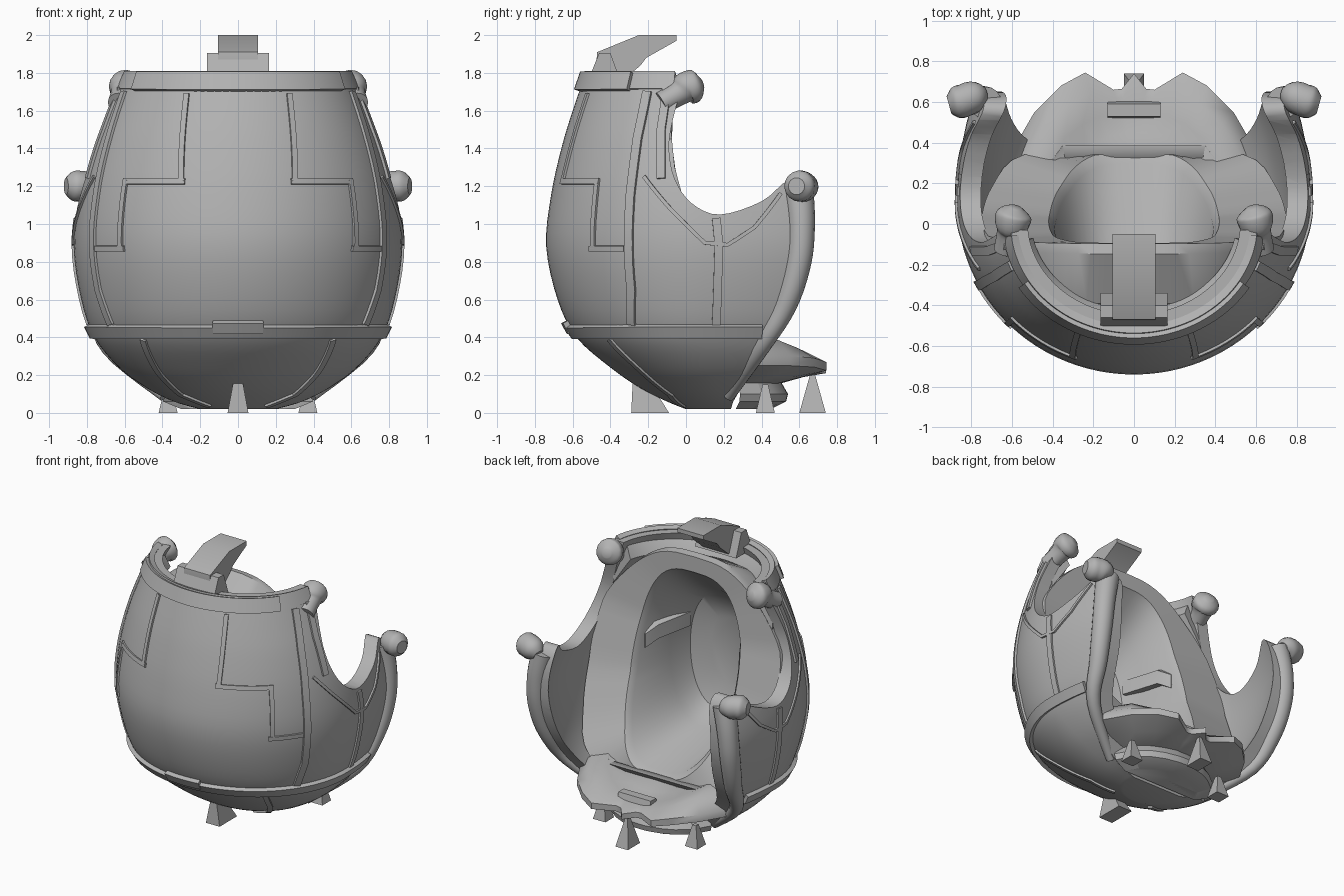
import bpy, bmesh, math
from mathutils import Vector as V

cube = bpy.data.objects.get("Cube")
if cube:
    bpy.data.objects.remove(cube)

mat = bpy.data.materials.new("plain grey")
mat.use_nodes = True
GREY = (0.45, 0.45, 0.45, 1)
mat.diffuse_color = GREY
mat.node_tree.nodes["Principled BSDF"].inputs["Base Color"].default_value = GREY


def smooth_path(pts, n):
    """Catmull-Rom samples through the points."""
    pts = [V(p) for p in pts]
    out = []
    for i in range(len(pts) - 1):
        a, b = pts[max(i - 1, 0)], pts[i]
        c, d = pts[i + 1], pts[min(i + 2, len(pts) - 1)]
        for k in range(n):
            t = k / n
            out.append(0.5 * (2 * b + (c - a) * t + (2 * a - 5 * b + 4 * c - d) * t * t
                              + (3 * b - a - 3 * c + d) * t ** 3))
    return out + [pts[-1]]


def shade(ob, angle):
    bpy.ops.object.select_all(action='DESELECT')
    ob.select_set(True)
    bpy.context.view_layer.objects.active = ob
    bpy.ops.object.shade_smooth_by_angle(angle=math.radians(angle))


def loft(name, rings, caps=(True, True), angle=35):
    """Skin closed rings of equal length."""
    bm = bmesh.new()
    vs = [[bm.verts.new(p) for p in r] for r in rings]
    n = len(vs[0])
    for a, b in zip(vs, vs[1:]):
        for i in range(n):
            bm.faces.new((a[i], a[(i + 1) % n], b[(i + 1) % n], b[i]))
    for on, r in zip(caps, (vs[0], vs[-1])):
        if on:
            bm.faces.new(r)
    bmesh.ops.recalc_face_normals(bm, faces=bm.faces)
    me = bpy.data.meshes.new(name)
    bm.to_mesh(me)
    bm.free()
    ob = bpy.data.objects.new(name, me)
    bpy.context.collection.objects.link(ob)
    me.materials.append(mat)
    shade(ob, angle)
    return ob


def mirror(ob):
    ob.modifiers.new("mirror", 'MIRROR')
    return ob


def prism(name, prof, half_width):
    """Side profile (y, z) extruded across x."""
    return loft(name, [[(s * half_width, y, z) for y, z in prof] for s in (-1, 1)])


# Egg profile: height, half width, front y
EGG = smooth_path([(.02, .2, .0), (.06, .34, -.1), (.13, .48, -.24), (.24, .63, -.4),
                   (.4, .76, -.58), (.6, .83, -.68), (.88, .87, -.74), (1.15, .84, -.715),
                   (1.4, .77, -.66), (1.6, .69, -.6), (1.86, .575, -.51)], 4)


def section(z):
    """Half width, front radius and centre y at a height."""
    z = min(max(z, EGG[0].x), EGG[-1].x)
    for a, b in zip(EGG, EGG[1:]):
        if z <= b.x:
            p = a.lerp(b, (z - a.x) / (b.x - a.x))
            break
    c = .1 + .1 * max(0, 1 - z / .4) - .1 * max(0, (z - .9) / .9)
    return p.y, c - p.z, c


def surf(t, z, inset=0):
    """Point on the egg; t is the angle from the front."""
    w, r, c = section(z)
    w, r = w - inset, r - inset
    back = 1.42 * w
    return V((w * math.sin(t), c - (r if math.cos(t) > 0 else back) * math.cos(t), z))


def at_x(x, z):
    return math.asin(max(-1, min(1, x / section(z)[0]))), z


def at_y(y, z):
    w, r, c = section(z)
    r = r if y < c else 1.42 * w
    return math.acos(max(-1, min(1, (c - y) / r))), z


def egg(name, inset, lift):
    return loft(name, [[surf(math.tau * i / 96, p.x, inset) + V((0, 0, lift(p.x)))
                        for i in range(96)] for p in EGG])


# Outer shell: hollow egg cut to the open side outline
shell = egg("shell", 0, lambda z: 0)
hollow = egg("hollow_cutter", .11, lambda z: .06 + .1 * (z > 1.8))
edge = smooth_path([(.25, .06), (.42, .35), (.56, .58), (.635, .8), (.65, 1.02), (.62, 1.18),
                    (.54, 1.23), (.4, 1.12), (.18, 1.05), (.03, 1.11), (-.06, 1.24),
                    (-.09, 1.4), (-.07, 1.55), (-.03, 1.7)], 4)
outline = [(-1, -.1), (.2, -.1)] + [tuple(p) for p in edge] + [(-.03, 1.79), (-1, 1.79)]
keep = prism("outline_cutter", outline, 1.2)
for cutter, op in ((hollow, 'DIFFERENCE'), (keep, 'INTERSECT')):
    m = shell.modifiers.new(op, 'BOOLEAN')
    m.operation, m.object, m.solver = op, cutter, 'EXACT'
    bpy.context.view_layer.objects.active = shell
    bpy.ops.object.modifier_apply(modifier=m.name)
for cutter in (hollow, keep):
    bpy.data.objects.remove(cutter)
shade(shell, 35)


def ribbon(name, path, width, height, steps=8, both=True):
    """Raised strip that follows the egg along (angle, z) points."""
    pts = []
    for (ta, za), (tb, zb) in zip(path, path[1:]):
        pts += [(ta + (tb - ta) * k / steps, za + (zb - za) * k / steps) for k in range(steps)]
    pts.append(path[-1])
    pos = [surf(*p) for p in pts]
    rings = []
    for i, (t, z) in enumerate(pts):
        n = (surf(t + .01, z) - surf(t - .01, z)).cross(surf(t, z + .01) - surf(t, z - .01))
        n.normalize()
        d = (pos[min(i + 1, len(pos) - 1)] - pos[max(i - 1, 0)]).normalized()
        s = n.cross(d).normalized() * width / 2
        rings.append([pos[i] + s - n * .03, pos[i] + s + n * height,
                      pos[i] - s + n * height, pos[i] - s - n * .03])
    ob = loft(name, rings, angle=25)
    return mirror(ob) if both else ob


# Belt and top rim
end = at_y(.4, .435)[0]
ribbon("belt", [(-end, .435), (0, .435), (end, .435)], .07, .025, 40, False)
ribbon("belt_buckle", [at_x(-.13, .46), at_x(.13, .46)], .065, .03, 8, False)
end = at_y(-.06, 1.755)[0]
ribbon("rim", [(-end, 1.76), (0, 1.76), (end, 1.76)], .1, .008, 40, False)
ribbon("rim_lip", [at_x(-.53, 1.75), at_x(0, 1.75), at_x(.53, 1.75)], .1, .03, 20, False)

# Thick chamfer inside the rim
end = at_y(-.1, 1.7)[0]
loft("rim_chamfer", [[surf(t, 1.79, .03), surf(t, 1.77, .06), surf(t, 1.66, .16),
                      surf(t, 1.45, .1), surf(t, 1.6, .03)]
                     for t in (end * k / 24 for k in range(-24, 25))])

# Panel trims
ribbon("stepped_trim", [at_x(.27, 1.69), at_x(.3, 1.225)], .03, .012)
ribbon("stepped_trim_shelf", [at_x(.28, 1.225), at_x(.6, 1.225)], .03, .012)
ribbon("stepped_trim_drop", [at_x(.59, 1.24), at_x(.62, .87)], .03, .012)
ribbon("stepped_trim_foot", [at_x(.6, .87), at_x(.75, .87)], .03, .012)
ribbon("side_strip", [at_x(*p) for p in ((.6, 1.7), (.68, 1.45), (.745, 1.15), (.765, .9),
                                         (.735, .65), (.67, .47))], .05, .014)
ribbon("lower_strip", [at_x(.5, .39), at_x(.42, .22), at_x(.3, .1), at_x(.15, .04)], .035, .012)
ribbon("rear_strip", [at_y(-.1, 1.72), at_y(-.13, 1.5), at_y(-.13, 1.24)], .045, .014)
ribbon("opening_trim", [at_y(*p) for p in ((-.22, 1.25), (-.1, 1.1), (.1, .9), (.22, .89),
                                           (.36, .98), (.5, 1.16))], .02, .012)
ribbon("side_seam", [at_y(.16, 1.03), at_y(.16, .47)], .045, .012)


def tube(name, path, sides=16):
    """Round tube through (x, y, z, radius) points."""
    pts = smooth_path(path, 5)
    rings = []
    for i, p in enumerate(pts):
        d = (pts[min(i + 1, len(pts) - 1)] - pts[max(i - 1, 0)]).to_3d().normalized()
        u = d.cross(V((1, 0, 0))).normalized()
        v = d.cross(u)
        rings.append([p.to_3d() + p.w * (u * math.cos(a) + v * math.sin(a))
                      for a in (math.tau * k / sides for k in range(sides))])
    return mirror(loft(name, rings))


# Rear horns and upper knobs
tube("rear_horn", [(*surf(*at_y(y, z), .015), r) for y, z, r in
                   ((.23, .09, .03), (.4, .34, .045), (.535, .57, .06), (.605, .8, .068),
                    (.62, 1.0, .072), (.605, 1.18, .08))])
tube("horn_tip", [(.74, .64, 1.17, .04), (.78, .63, 1.19, .075), (.83, .61, 1.2, .082),
                  (.875, .595, 1.2, .078), (.91, .585, 1.2, .045)])
tube("upper_knob", [(.63, -.13, 1.64, .06), (.61, -.04, 1.69, .065), (.6, .0, 1.72, .085),
                    (.59, .05, 1.73, .085), (.58, .085, 1.74, .03)])

# Cockpit liner: broad ring around a deep oval recess
LEAN = [(.15, .36), (.4, .34), (.6, .2), (.9, .05), (1.3, -.06), (1.6, -.09), (1.9, -.1)]


def lean(z):
    for (za, ya), (zb, yb) in zip(LEAN, LEAN[1:]):
        if z <= zb:
            return ya + (yb - ya) * (z - za) / (zb - za)
    return LEAN[-1][1]


def oval(width, mid, half, power, depth, flat=None):
    ring = []
    for k in range(64):
        a = math.tau * k / 64
        s, z = math.sin(a), mid - half * math.cos(a)
        x = math.copysign(abs(s) ** power, s) * min(width, section(z)[0] - .04)
        ring.append((x, lean(z) - depth if flat is None else flat, z))
    return ring


loft("cockpit_liner", [oval(.62, .95, .72, .6, .3), oval(.76, 1, .81, .6, .05),
                       oval(.75, 1, .8, .6, 0), oval(.42, 1.03, .66, .65, 0),
                       oval(.39, 1.03, .63, .65, .04), oval(.34, .98, .52, .7, 0, -.3),
                       oval(.28, .96, .42, .7, 0, -.45), oval(.15, .96, .25, .7, 0, -.51)],
     (False, True))

# Armrests inside the recess
mirror(loft("armrest", [[(x + dx, y, z + dz) for dx, dz in
                         ((-.045, -.06), (.045, -.06), (.045, .04), (0, .06), (-.045, .04))]
                        for x, y, z in ((.3, -.42, 1.17), (.37, -.15, 1.16), (.42, -.07, 1.11))]))

# Hook over the top rim
prism("hook_base", [(-.51, 1.78), (-.46, 1.905), (-.4, 1.905), (-.34, 1.74), (-.48, 1.74)], .165)
prism("top_hook", [(-.48, 1.8), (-.47, 1.91), (-.25, 2), (-.05, 2), (-.05, 1.97), (-.21, 1.88),
                   (-.24, 1.84), (-.36, 1.74), (-.46, 1.74)], .105)

# Scalloped, dished tail sweeping out below the opening
half = [(0, .74), (.06, .665), (.1, .66), (.24, .745), (.36, .68), (.49, .55), (.6, .36), (.5, .2)]
tail_rim = half + [(-x, y) for x, y in half[:0:-1]]


def tail_row(scale, round_off, z, dip=0):
    """Scaled outline, blended toward a plain arc and dipped at the middle."""
    row = []
    for x, y in tail_rim:
        y += (.2 + .5 * math.sqrt(max(0, 1 - (x / .62) ** 2)) - y) * round_off
        x *= scale
        row.append((x, .2 + (y - .2) * scale, z - dip * max(0, 1 - (x / .4) ** 2)))
    return row


loft("tail", [tail_row(*r) for r in
              ((.3, 1, .35), (.5, 1, .4, .09), (.7, .9, .42, .14), (.88, .5, .385, .11),
               (1, 0, .3, .05), (1, 0, .25, .04), (.8, .3, .19), (.55, .8, .15))], angle=50)
loft("tail_base", [tail_row(*r) for r in
                   ((.6, 1, .17), (.68, 1, .1), (.66, 1, .06), (.5, 1, .02))])
prism("tail_block", [(.5, .22), (.53, .32), (.59, .32), (.62, .22)], .13)


# Feet
def foot(name, x, y, half_x, half_y, top, tip, shift=0):
    """Tapered foot; shift slides its upper end along y."""
    corners = ((-1, -1), (1, -1), (1, 1), (-1, 1))
    return loft(name, [[(x + sx * half_x * k, y + s + sy * half_y * k, z) for sx, sy in corners]
                       for k, s, z in ((1, 0, 0), (tip, shift, top))])


foot("front_foot", 0, -.19, .055, .1, .21, .3, -.06)
foot("rear_foot", 0, .67, .05, .07, .2, .2)
mirror(foot("side_foot", .37, .42, .05, .05, .15, .3))
